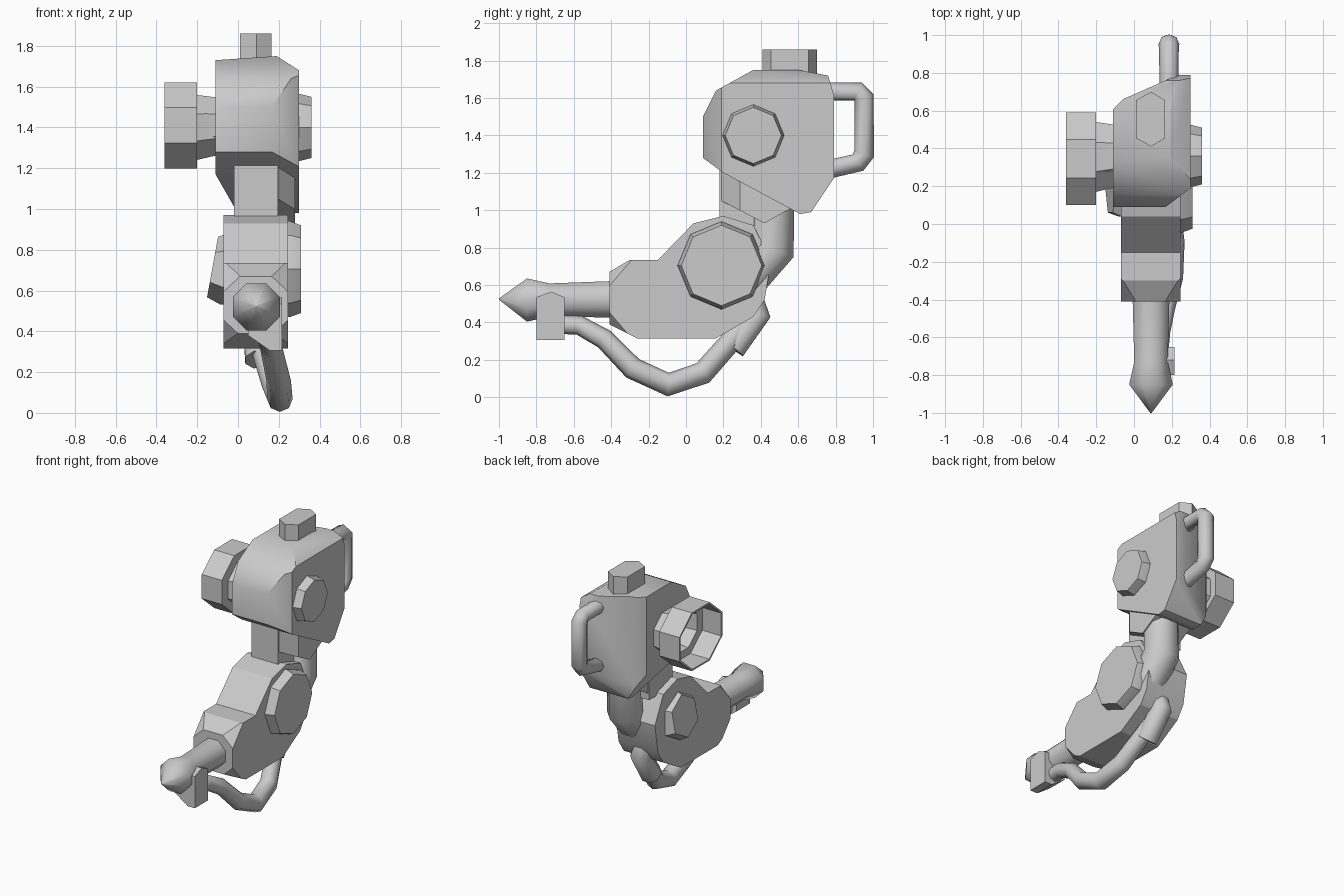
import bpy, bmesh, math
from mathutils import Vector as V

cube = bpy.data.objects.get("Cube")
if cube:
    bpy.data.objects.remove(cube, do_unlink=True)

grey = bpy.data.materials.new("plain grey")
grey.use_nodes = True
grey.diffuse_color = (0.6, 0.6, 0.6, 1)
grey.node_tree.nodes["Principled BSDF"].inputs["Base Color"].default_value = (0.6, 0.6, 0.6, 1)


def finish(name, bm, angle):
    bmesh.ops.recalc_face_normals(bm, faces=bm.faces)
    me = bpy.data.meshes.new(name)
    bm.to_mesh(me)
    bm.free()
    me.materials.append(grey)
    for p in me.polygons:
        p.use_smooth = True
    me.set_sharp_from_angle(angle=math.radians(angle))
    ob = bpy.data.objects.new(name, me)
    bpy.context.collection.objects.link(ob)
    return ob


def prism(name, profile, lo, hi, cuts=(), angle=30, axis="x"):
    """Extrude a profile (yz along x, or xy along z), then trim with (point, normal) planes."""
    bm = bmesh.new()
    place = (lambda a, b, d: (d, a, b)) if axis == "x" else (lambda a, b, d: (a, b, d))
    ends = [[bm.verts.new(place(a, b, d)) for a, b in profile] for d in (lo, hi)]
    for e in ends:
        bm.faces.new(e)
    n = len(profile)
    for i in range(n):
        j = (i + 1) % n
        bm.faces.new((ends[0][i], ends[0][j], ends[1][j], ends[1][i]))
    bmesh.ops.recalc_face_normals(bm, faces=bm.faces)
    for co, no in cuts:
        bmesh.ops.bisect_plane(bm, geom=bm.verts[:] + bm.edges[:] + bm.faces[:],
                               plane_co=co, plane_no=no, clear_outer=True)
        rim = [e for e in bm.edges if e.is_boundary]
        if rim:
            bmesh.ops.holes_fill(bm, edges=rim, sides=0)
    return finish(name, bm, angle)


def sweep(name, points, radii, sides=8, turn=0, stretch=1, axis=None, angle=30):
    """Join polygon rings along a path; stretch scales the second ring axis."""
    bm = bmesh.new()
    pts = [V(p) for p in points]
    rings = []
    for i, (c, r) in enumerate(zip(pts, radii)):
        if axis:
            t = V(axis)
        else:
            t = V()
            if i > 0:
                t += (c - pts[i - 1]).normalized()
            if i < len(pts) - 1:
                t += (pts[i + 1] - c).normalized()
            t.normalize()
        ref = V((1, 0, 0)) if abs(t.x) < 0.8 else V((0, 1, 0))
        u = (ref - t * ref.dot(t)).normalized()
        v = t.cross(u)
        ring = []
        for k in range(sides):
            a = math.radians(turn) + 2 * math.pi * k / sides
            ring.append(bm.verts.new(c + u * r * math.cos(a) + v * r * stretch * math.sin(a)))
        rings.append(ring)
    for a, b in zip(rings, rings[1:]):
        for k in range(sides):
            m = (k + 1) % sides
            bm.faces.new((a[k], a[m], b[m], b[k]))
    bm.faces.new(rings[0])
    bm.faces.new(rings[-1])
    return finish(name, bm, angle)


# Head block: side profile trimmed by chamfers on the right top/front and left back/bottom
prism("head_block",
      [(0.09, 1.28), (0.09, 1.50), (0.16, 1.64), (0.36, 1.75), (0.60, 1.75), (0.76, 1.72),
       (0.79, 1.62), (0.79, 1.17), (0.67, 0.99), (0.61, 0.98), (0.20, 1.20)],
      -0.11, 0.30,
      [((0.19, 0, 1.75), (0.07, 0, 0.11)),
       ((0.18, 0.10, 0), (0.09, -0.12, 0)),
       ((-0.06, 0.66, 0), (-0.11, 0.25, 0)),
       ((-0.11, 0.61, 0), (-0.05, 0.05, 0)),
       ((-0.11, 0, 1.17), (-0.14, 0, -0.08)),
       ((-0.11, 0, 1.73), (-0.02, 0, 0.30))], angle=42)

# Top knob
prism("top_knob", [(0.09, 0.70), (0.165, 0.655), (0.165, 0.455), (0.09, 0.41),
                   (0.01, 0.455), (0.01, 0.655)], 1.70, 1.86, axis="z")

# Back handle
sweep("back_handle", [(0.185, 0.68, 1.635), (0.185, 0.92, 1.635), (0.185, 0.952, 1.60),
                      (0.185, 0.952, 1.30), (0.185, 0.92, 1.255), (0.185, 0.68, 1.20)],
      [0.05, 0.052, 0.055, 0.055, 0.052, 0.05], angle=60)

# Right head cap
sweep("head_cap", [(0.25, 0.36, 1.40), (0.30, 0.36, 1.40), (0.36, 0.36, 1.40)],
      [0.165, 0.165, 0.15])

# Left flared cup, hollow at its outer end
sweep("side_cup", [(-0.05, 0.36, 1.405), (-0.11, 0.36, 1.405), (-0.20, 0.355, 1.40),
                   (-0.20, 0.345, 1.41), (-0.36, 0.345, 1.41), (-0.36, 0.345, 1.41),
                   (-0.21, 0.345, 1.41), (-0.21, 0.345, 1.41), (-0.10, 0.345, 1.41)],
      [0.175, 0.18, 0.20, 0.265, 0.265, 0.25, 0.25, 0.185, 0.165],
      turn=22.5, stretch=0.86, axis=(1, 0, 0))

# Neck: flat front post, faceted bowl and bent rear pillar
prism("neck_post", [(0.18, 0.90), (0.18, 1.26), (0.45, 1.26), (0.45, 0.90)], -0.02, 0.195)
prism("neck_bowl", [(0.19, 1.25), (0.19, 1.05), (0.42, 0.93), (0.56, 1.01), (0.58, 1.20)],
      -0.01, 0.28, [((0.195, 0.19, 0), (0.10, -0.085, 0))])
sweep("rear_pillar", [(0.16, 0.47, 1.15), (0.16, 0.47, 0.79), (0.16, 0.30, 0.60)],
      [0.118, 0.122, 0.118], turn=22.5, angle=50)

# Elbow housing with its four front corners cut off
corners = []
for x, sx in ((-0.07, -1), (0.245, 1)):
    for z, sz in ((0.735, 1), (0.315, -1)):
        a = V((x, -0.29, z))
        b = V((x - sx * 0.075, -0.41, z - sz * 0.07))
        c = V((x, -0.41, z - sz * 0.14))
        n = (b - a).cross(c - a)
        if n.x * sx < 0:
            n.negate()
        corners.append((a, n))
prism("elbow_housing",
      [(-0.41, 0.67), (-0.30, 0.735), (-0.15, 0.735), (0.04, 0.93), (0.20, 0.97), (0.36, 0.92),
       (0.455, 0.73), (0.42, 0.52), (0.36, 0.43), (0.16, 0.315), (-0.26, 0.315), (-0.41, 0.39)],
      -0.07, 0.245, corners, angle=25)

# Elbow caps
sweep("right_elbow_cap", [(0.20, 0.19, 0.705), (0.255, 0.19, 0.705), (0.31, 0.19, 0.705)],
      [0.235, 0.235, 0.215])
sweep("left_elbow_cap", [(-0.05, 0.19, 0.705), (-0.07, 0.19, 0.705), (-0.125, 0.19, 0.715)],
      [0.175, 0.175, 0.15], sides=6, turn=30)

# Forearm rod with pointed tip
sweep("forearm_rod", [(0.09, -0.30, 0.525), (0.09, -0.73, 0.52), (0.09, -0.85, 0.52),
                      (0.09, -1.0, 0.525)],
      [0.108, 0.096, 0.125, 0.004], turn=22.5, axis=(0, -1, 0), angle=60)

# Hose clip under the rod
prism("hose_clip", [(-0.80, 0.305), (-0.80, 0.535), (-0.72, 0.565), (-0.65, 0.535), (-0.65, 0.305)],
      0.05, 0.215, [((0.05, 0, 0.38), (-0.07, 0, -0.10))])

# Hanging hose and its socket
sweep("hose", [(0.13, -0.70, 0.39), (0.14, -0.57, 0.385), (0.165, -0.435, 0.31),
               (0.20, -0.285, 0.155), (0.205, -0.095, 0.068), (0.18, 0.09, 0.13),
               (0.125, 0.24, 0.30), (0.09, 0.33, 0.42)],
      [0.05, 0.052, 0.055, 0.06, 0.063, 0.062, 0.058, 0.055], angle=60)
sweep("hose_socket", [(0.105, 0.25, 0.262), (0.09, 0.385, 0.44), (0.085, 0.36, 0.52)],
      [0.075, 0.072, 0.06], turn=22.5, angle=50)
